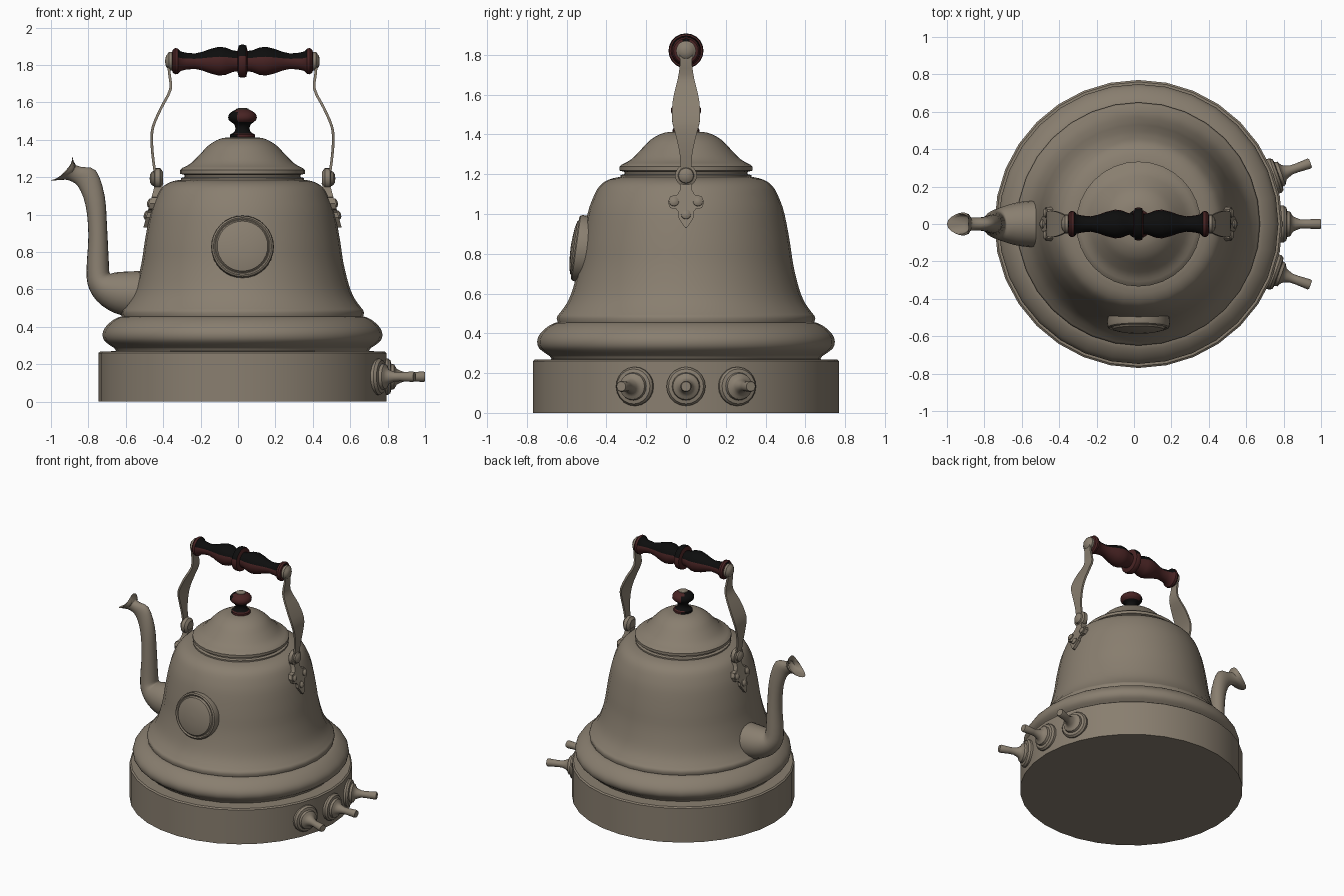
import bpy, bmesh, math
from mathutils import Vector, Matrix

cube = bpy.data.objects.get("Cube")
if cube:
    bpy.data.objects.remove(cube, do_unlink=True)

CX = 0.024  # axis of the kettle body


def material(name, rgb):
    m = bpy.data.materials.new(name)
    m.use_nodes = True
    m.diffuse_color = (*rgb, 1)
    b = m.node_tree.nodes["Principled BSDF"]
    b.inputs["Base Color"].default_value = (*rgb, 1)
    b.inputs["Roughness"].default_value = 0.6
    return m


METAL = material("warm_grey_metal", (0.25, 0.21, 0.16))
RED = material("dark_red_wood", (0.065, 0.017, 0.017))
BLACK = material("black_wood", (0.004, 0.004, 0.004))


def smooth_path(points, steps=3):
    """Catmull-Rom refinement of a list of number tuples."""
    p = [Vector(q) for q in points]
    out = []
    for i in range(len(p) - 1):
        a, b, c, d = p[max(i - 1, 0)], p[i], p[i + 1], p[min(i + 2, len(p) - 1)]
        for s in range(steps):
            t = s / steps
            out.append(0.5 * (2 * b + (c - a) * t + (2 * a - 5 * b + 4 * c - d) * t ** 2
                              + (3 * b - a - 3 * c + d) * t ** 3))
    return out + [p[-1]]


def loft(name, rings, mats=(METAL,), rule=None, angle=35):
    """Skin a list of closed rings and cap both ends."""
    bm = bmesh.new()
    vs = [[bm.verts.new(p) for p in ring] for ring in rings]
    n = len(vs[0])
    for a, b in zip(vs, vs[1:]):
        for i in range(n):
            j = (i + 1) % n
            bm.faces.new((a[i], a[j], b[j], b[i]))
    bm.faces.new(vs[0])
    bm.faces.new(vs[-1])
    bmesh.ops.recalc_face_normals(bm, faces=bm.faces)
    if rule:
        for f in bm.faces:
            f.material_index = rule(f.calc_center_median(), f.normal)
    me = bpy.data.meshes.new(name)
    bm.to_mesh(me)
    bm.free()
    for m in mats:
        me.materials.append(m)
    ob = bpy.data.objects.new(name, me)
    bpy.context.collection.objects.link(ob)
    bpy.ops.object.select_all(action="DESELECT")
    ob.select_set(True)
    bpy.context.view_layer.objects.active = ob
    bpy.ops.object.shade_smooth_by_angle(angle=math.radians(angle))
    return ob


def lathe(name, profile, origin=(CX, 0, 0), axis=(0, 0, 1), seg=32, **kw):
    """Turn (radius, height) points around an axis."""
    turn = Vector((0, 0, 1)).rotation_difference(Vector(axis)).to_matrix().to_4x4()
    m = Matrix.Translation(origin) @ turn
    rings = [[m @ Vector((r * math.cos(k * math.tau / seg), r * math.sin(k * math.tau / seg), h))
              for k in range(seg)] for r, h in profile]
    return loft(name, rings, **kw)


# Base drum, swollen collar, bell-shaped body and lid
lathe("base", [(.77, 0), (.77, .26), (.76, .268), (.66, .27)])
lathe("collar", smooth_path([(.67, .26), (.685, .285), (.70, .295), (.738, .325), (.748, .36),
                             (.735, .395), (.70, .43), (.66, .452), (.63, .455)]))
lathe("body", [(.62, .44), (.645, .455), (.65, .475), (.645, .49)] + smooth_path(
    [(.64, .495), (.60, .55), (.57, .62), (.54, .74), (.522, .86), (.495, 1.0),
     (.468, 1.08), (.435, 1.14), (.39, 1.172), (.34, 1.185)]))
lathe("lid", [(.33, 1.17), (.33, 1.195), (.31, 1.2), (.31, 1.212), (.334, 1.218), (.334, 1.238)]
      + smooth_path([(.32, 1.25), (.275, 1.275), (.225, 1.325), (.175, 1.375),
                     (.11, 1.408), (.03, 1.415)]))

# Turned wooden knob on the lid
lathe("lid_knob", smooth_path([(.066, 1.41), (.066, 1.428), (.045, 1.44), (.038, 1.46),
                               (.045, 1.483), (.073, 1.505), (.075, 1.53), (.06, 1.548),
                               (.035, 1.562)], 2), seg=16, mats=(RED, BLACK),
      rule=lambda c, n: int(1.435 < c.z < 1.49 or n.x < -0.35))
lathe("knob_screw", [(.035, 1.55), (.033, 1.566), (.015, 1.571)], seg=16)

# Turned wooden grip, mirrored about its middle ring
half = [(.088, .008), (.084, .02), (.055, .027), (.057, .05), (.073, .09), (.077, .125),
        (.066, .17), (.05, .215), (.041, .255), (.045, .30), (.052, .33), (.068, .345),
        (.07, .36), (.062, .372), (.045, .378)]
lathe("handle_grip", [(r, -h) for r, h in reversed(half)] + half, (CX, 0, 1.82), (1, 0, 0),
      seg=20, mats=(RED, BLACK),
      rule=lambda c, n: int(n.z > 0.3 and abs(abs(c.x - CX) - 0.355) > 0.015))

# Handle straps, pivots and riveted lugs on both sides
strap = smooth_path([(.395, 1.83, .035), (.392, 1.76, .03), (.385, 1.67, .043),
                     (.435, 1.57, .066), (.478, 1.47, .07), (.485, 1.39, .05),
                     (.477, 1.29, .03), (.462, 1.19, .03)])
lug = [(.028, 1.17), (.03, 1.12), (.045, 1.095), (.078, 1.09), (.092, 1.06), (.08, 1.03),
       (.05, 1.025), (.038, 1.01), (.04, .985), (.025, .96), (.004, .93)]


def lug_x(z):
    return .46 + (1.16 - z) * .27


for side, label in ((1, "left"), (-1, "right")):
    def at(x, y, z):
        return Vector((CX + side * x, y, z))

    rings = []
    for i, (x, z, w) in enumerate(strap):
        a, b = strap[max(i - 1, 0)], strap[min(i + 1, len(strap) - 1)]
        nrm = Vector((b[1] - a[1], a[0] - b[0])).normalized() * .007
        rings.append([at(x + s * nrm.x, t * w, z + s * nrm.y)
                      for s, t in ((1, 1), (1, -1), (-1, -1), (-1, 1))])
    loft(label + "_strap", rings)
    out = (side, 0, 0)
    lathe(label + "_grip_cap", [(.05, 0), (.05, .018), (.038, .026), (.03, .034), (.01, .038)],
          at(.375, 0, 1.82), out, 20)
    lathe(label + "_pivot", [(.035, -.035), (.055, -.02), (.055, .008), (.04, .014), (.037, .024),
                             (.022, .034), (.005, .036)], at(.46, 0, 1.193), out, 20)
    outline = lug + [(-y, z) for y, z in reversed(lug)]
    loft(label + "_lug", [[at(lug_x(z) + d, y, z) for y, z in outline] for d in (-.035, .008)])
    for y, z in ((.06, 1.06), (-.06, 1.06), (0, .995)):
        lathe(label + "_rivet", [(.025, 0), (.024, .014), (.014, .021), (.003, .023)],
              at(lug_x(z), y, z), (side, 0, .27), 12)

# Curved spout: outer edge, inner edge and half width of each section
sections = smooth_path([
    (-.47, .44, -.47, .70, .13), (-.62, .46, -.60, .695, .118), (-.73, .515, -.66, .69, .095),
    (-.795, .60, -.685, .685, .076), (-.81, .70, -.69, .73, .066), (-.80, .89, -.70, .93, .056),
    (-.815, 1.05, -.713, 1.10, .048), (-.855, 1.15, -.76, 1.235, .037),
    (-.905, 1.183, -.84, 1.255, .036), (-.95, 1.185, -.872, 1.27, .05),
    (-1.0, 1.18, -.885, 1.31, .062)])
sections.append(Vector((-.99, 1.187, -.887, 1.30, .054)))    # inner lip
sections.append(Vector((-.91, 1.195, -.855, 1.243, .026)))   # throat
rings = []
for i, (ox, oz, ix, iz, w) in enumerate(sections):
    dip = (0, .015, .03, .045, .048)[max(0, i - len(sections) + 5)] if i < len(sections) - 1 else 0
    ring = []
    for k in range(20):
        c, s = math.cos(k * math.tau / 20), math.sin(k * math.tau / 20)
        m = (1 - c) / 2
        ring.append(Vector((ox + (ix - ox) * m + dip * s * s, w * s,
                            oz + (iz - oz) * m - dip * .3 * s * s)))
    rings.append(ring)
loft("spout", rings, angle=50)

# Domed round plate on the front
lathe("front_medallion", [(.165, -.06), (.168, .0), (.164, .012), (.155, .018), (.147, .012),
                          (.143, .012), (.135, .024), (.10, .033), (.05, .038), (.01, .04)],
      (CX, -.54, .828), (0, -1, .14), 32)

# Three control taps around the left side of the base
for label, deg in (("front", -19.5), ("middle", 0), ("back", 19.5)):
    a = math.radians(deg)
    d = Vector((math.cos(a), math.sin(a), 0))
    start = Vector((CX, 0, .133)) + d * .755
    lathe(label + "_tap", [(.098, 0), (.098, .022), (.088, .036), (.07, .04), (.066, .056),
                           (.052, .064), (.042, .07), (.034, .085), (.025, .11), (.024, .14),
                           (.028, .212), (.024, .221)], start, d, 20)
